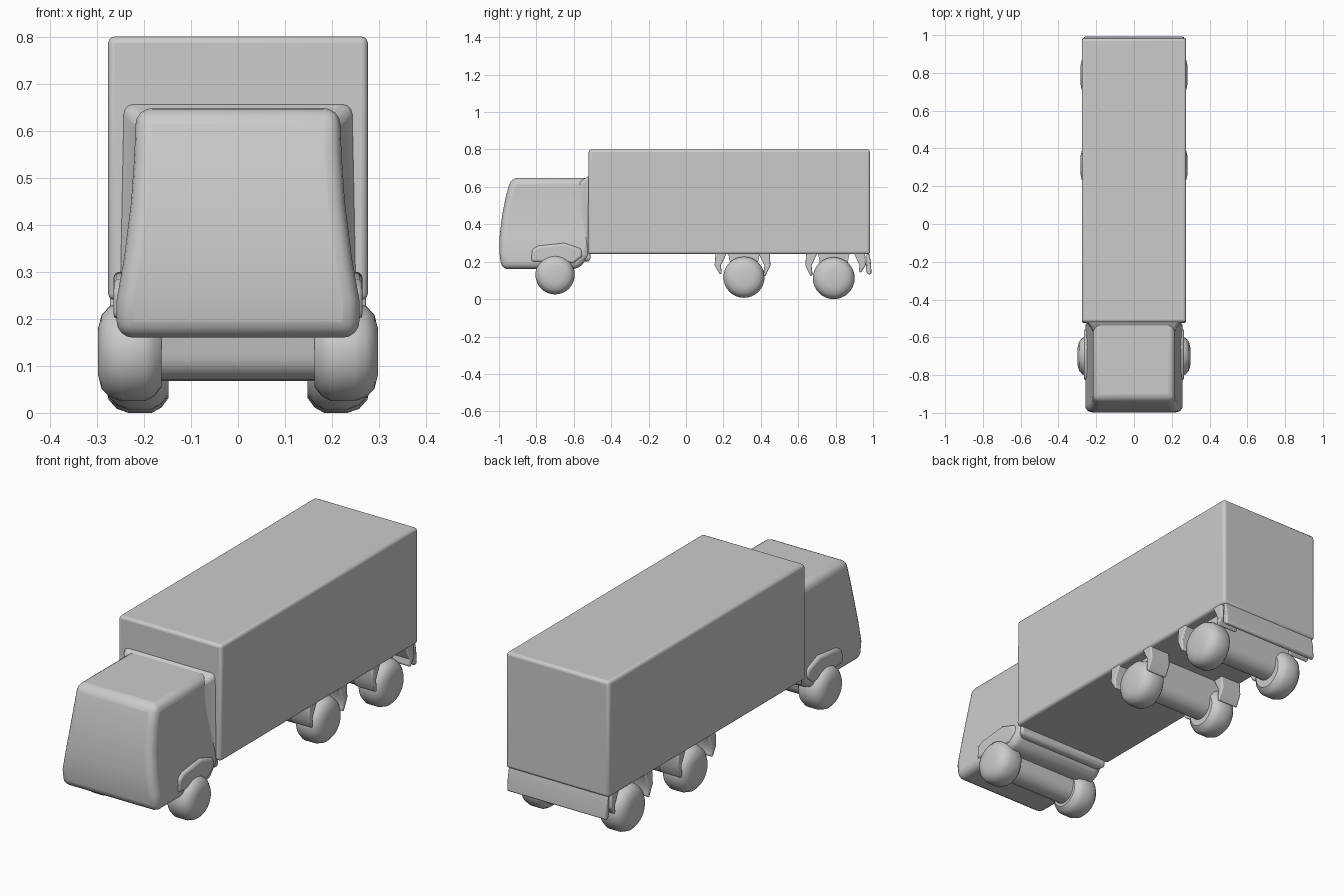
import bpy, bmesh, math
from mathutils import Vector

if "Cube" in bpy.data.objects:
    bpy.data.objects.remove(bpy.data.objects["Cube"])


def make(name, verts, faces, bevel=0.0, segments=3, limit=40):
    me = bpy.data.meshes.new(name)
    bm = bmesh.new()
    vs = [bm.verts.new(v) for v in verts]
    for f in faces:
        bm.faces.new([vs[i] for i in f])
    bmesh.ops.recalc_face_normals(bm, faces=bm.faces)
    bm.to_mesh(me)
    bm.free()
    ob = bpy.data.objects.new(name, me)
    bpy.context.collection.objects.link(ob)
    if bevel:
        mod = ob.modifiers.new("round", 'BEVEL')
        mod.width, mod.segments = bevel, segments
        mod.limit_method, mod.angle_limit = 'ANGLE', math.radians(limit)
    bpy.ops.object.select_all(action='DESELECT')
    ob.select_set(True)
    bpy.context.view_layer.objects.active = ob
    bpy.ops.object.shade_smooth_by_angle(angle=math.radians(35))
    return ob


def loft(name, rings, **kw):
    """Join equal-length rings of points and cap both ends."""
    n = len(rings[0])
    faces = [[r * n + i, r * n + (i + 1) % n, (r + 1) * n + (i + 1) % n, (r + 1) * n + i]
             for r in range(len(rings) - 1) for i in range(n)]
    faces += [list(range(n)), [(len(rings) - 1) * n + i for i in range(n)]]
    return make(name, [p for r in rings for p in r], faces, **kw)


def side_extrude(name, profile, x0, x1, **kw):
    return loft(name, [[(x, y, z) for y, z in profile] for x in (x0, x1)], **kw)


def rect(w, y0, y1, z):
    return [(-w, y0, z), (w, y0, z), (w, y1, z), (-w, y1, z)]


# cargo box
loft("cargo_box", [rect(0.276, -0.525, 0.985, 0.24), rect(0.276, -0.52, 0.983, 0.80)],
     bevel=0.014)

# cab: half width and front slope change with height
cab = [(0.16, -0.985, -0.575, 0.258), (0.24, -0.997, -0.51, 0.258),
       (0.33, -0.997, -0.50, 0.242), (0.45, -0.983, -0.50, 0.227),
       (0.55, -0.963, -0.50, 0.22), (0.648, -0.935, -0.50, 0.217)]
loft("cab", [rect(w, y0, y1, z) for z, y0, y1, w in cab], bevel=0.035, segments=4, limit=50)

# flared panel joining cab and box
loft("cab_rear_fairing",
     [[(-w, y, 0.2), (w, y, 0.2), (w - 0.01, y, z), (-w + 0.01, y, z)]
      for y, w, z in ((-0.60, 0.215, 0.62), (-0.55, 0.235, 0.64), (-0.51, 0.262, 0.665))],
     bevel=0.02)


# wheels and axles: y, z, radius, outer x
for label, y, z, r, xo in (("front", -0.70, 0.13, 0.105, 0.298),
                           ("middle", 0.31, 0.117, 0.11, 0.283),
                           ("rear", 0.79, 0.112, 0.112, 0.283)):
    for side, s in (("left", -1), ("right", 1)):
        rings = []
        for x, k in ((xo - 0.135, 0.72), (xo - 0.12, 0.9), (xo - 0.10, 1.0), (xo - 0.05, 1.0),
                     (xo - 0.025, 0.92), (xo - 0.008, 0.75), (xo, 0.45)):
            rings.append([(s * x, y + r * k * math.cos(a), z + r * k * math.sin(a))
                          for a in (i * math.tau / 32 for i in range(32))])
        loft(f"{label}_wheel_{side}", rings)
    arc = [(y + 0.062 * math.cos(a), 0.128 + 0.06 * math.sin(a))
           for a in (math.pi + i * math.pi / 12 for i in range(13))]
    side_extrude(f"{label}_axle", arc + [(y + 0.085, 0.25), (y - 0.085, 0.25)], -0.22, 0.22)

# mudguards before and behind the back wheels, front wheel arches
for side, s in (("left", -1), ("right", 1)):
    for label, y, d, low in (("middle_front", 0.17, 1, 0.13), ("middle_back", 0.435, -1, 0.12),
                             ("rear_front", 0.655, 1, 0.12), ("rear_back", 0.945, -1, 0.14)):
        prof = [(y - 0.012 * d, 0.25), (y - 0.017 * d, 0.18), (y + 0.012 * d, low),
                (y + 0.022 * d, low + 0.01), (y + 0.016 * d, 0.18), (y + 0.05 * d, 0.25)]
        side_extrude(f"{label}_mudguard_{side}", prof, s * 0.16, s * 0.272, bevel=0.006, segments=2)
    arch = [(-0.83, 0.20), (-0.825, 0.265), (-0.79, 0.285), (-0.65, 0.30), (-0.56, 0.27),
            (-0.55, 0.23), (-0.60, 0.19)]
    side_extrude(f"front_wheel_arch_{side}", arch, s * 0.20, s * 0.265, bevel=0.014)

# tail bumper
side_extrude("rear_bumper", [(0.965, 0.25), (0.962, 0.15), (0.975, 0.13), (0.992, 0.135),
                             (0.988, 0.20), (0.978, 0.25)], -0.265, 0.265, bevel=0.006, segments=2)
